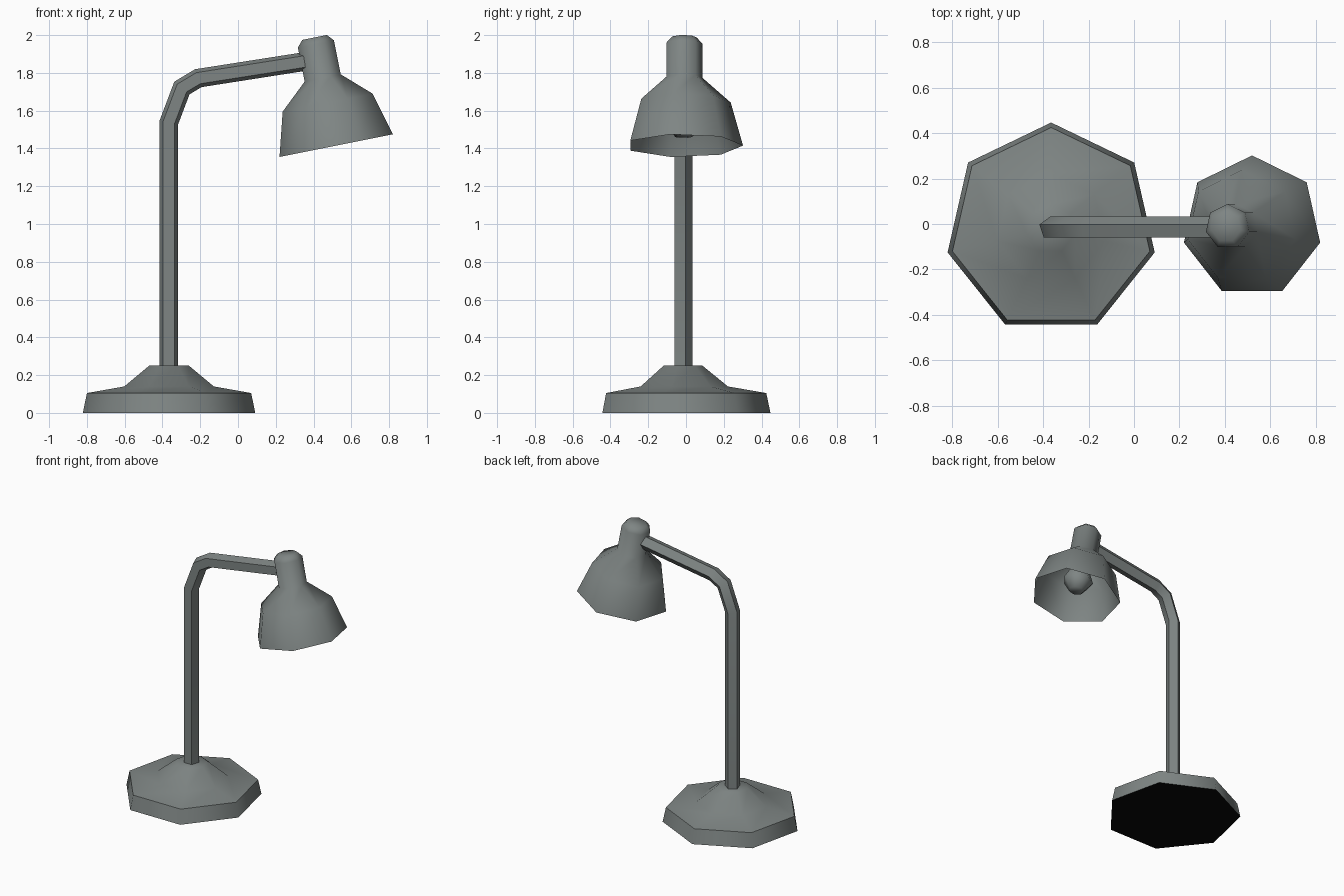
import bpy, bmesh, math
from mathutils import Vector, Matrix

if "Cube" in bpy.data.objects:
    bpy.data.objects.remove(bpy.data.objects["Cube"])


def material(name, rgb):
    m = bpy.data.materials.new(name)
    m.diffuse_color = (*rgb, 1)
    m.use_nodes = True
    m.node_tree.nodes["Principled BSDF"].inputs["Base Color"].default_value = m.diffuse_color
    return m


GREY = material("grey metal", (0.21, 0.235, 0.23))
BLACK = material("black underside", (0.002, 0.002, 0.002))


def finish(name, bm, mats, fix_normals=True):
    if fix_normals:
        bmesh.ops.recalc_face_normals(bm, faces=bm.faces)
    me = bpy.data.meshes.new(name)
    bm.to_mesh(me)
    bm.free()
    ob = bpy.data.objects.new(name, me)
    bpy.context.collection.objects.link(ob)
    for m in mats:
        me.materials.append(m)
    bpy.ops.object.select_all(action='DESELECT')
    ob.select_set(True)
    bpy.context.view_layer.objects.active = ob
    bpy.ops.object.shade_smooth_by_angle(angle=math.radians(60))
    return ob


def skin(bm, rings, cap_start, cap_end):
    n = len(rings[0])
    for a, b in zip(rings, rings[1:]):
        for i in range(n):
            j = (i + 1) % n
            bm.faces.new((a[i], a[j], b[j], b[i]))
    if cap_start:
        bm.faces.new(rings[0][::-1])
    if cap_end:
        bm.faces.new(rings[-1])


def lathe(profile, matrix, cap_start=True, sides=7):
    """Turn (radius, height) points into a faceted solid, one corner at +y."""
    bm = bmesh.new()
    rings = []
    for r, h in profile:
        ring = []
        for k in range(sides):
            t = math.pi / 2 + 2 * math.pi * k / sides
            ring.append(bm.verts.new(matrix @ Vector((r * math.cos(t), r * math.sin(t), h))))
        rings.append(ring)
    skin(bm, rings, cap_start, True)
    return bm


# Base with black underside
bm = lathe([(0.468, 0), (0.446, 0.105), (0.243, 0.14), (0.108, 0.25)],
           Matrix.Translation((-0.365, -0.021, 0)))
for f in bm.faces:
    if all(v.co.z < 0.01 for v in f.verts):
        f.material_index = 1
finish("base", bm, [GREY, BLACK])

# Bent five-sided arm, swept with mitred corners
path = [Vector(p) for p in ((-0.367, -0.018, 0.2), (-0.367, -0.018, 1.535),
                            (-0.297, -0.018, 1.72), (-0.21, -0.018, 1.772),
                            (0.352, -0.018, 1.86))]
bm = bmesh.new()
rings = []
for i, p in enumerate(path):
    d1 = (p - path[max(i - 1, 0)]).normalized() if i else (path[1] - p).normalized()
    d2 = (path[i + 1] - p).normalized() if i < len(path) - 1 else d1
    d = (d1 + d2).normalized()
    side = Vector((d.z, 0, -d.x)) / d.dot(d1)
    ring = []
    for k in range(5):
        t = math.pi / 2 + 2 * math.pi * k / 5
        ring.append(bm.verts.new(p + side * 0.052 * math.cos(t)
                                 + Vector((0, 0.052 * math.sin(t), 0))))
    rings.append(ring)
skin(bm, rings, True, True)
finish("arm", bm, [GREY])

# Tilted head: open shade with neck and cap
head = Matrix.Translation((0.52, -0.012, 1.415)) @ Matrix.Rotation(math.radians(-11.3), 4, 'Y')
bm = lathe([(0.314, 0), (0.249, 0.232), (0.1, 0.365), (0.1, 0.549), (0.068, 0.584)],
           head, cap_start=False)
finish("shade", bm, [GREY], fix_normals=False)

# Bulb inside the shade
bm = lathe([(0.05, 0.05), (0.105, 0.13), (0.05, 0.26), (0.05, 0.38)], head)
finish("bulb", bm, [GREY])
